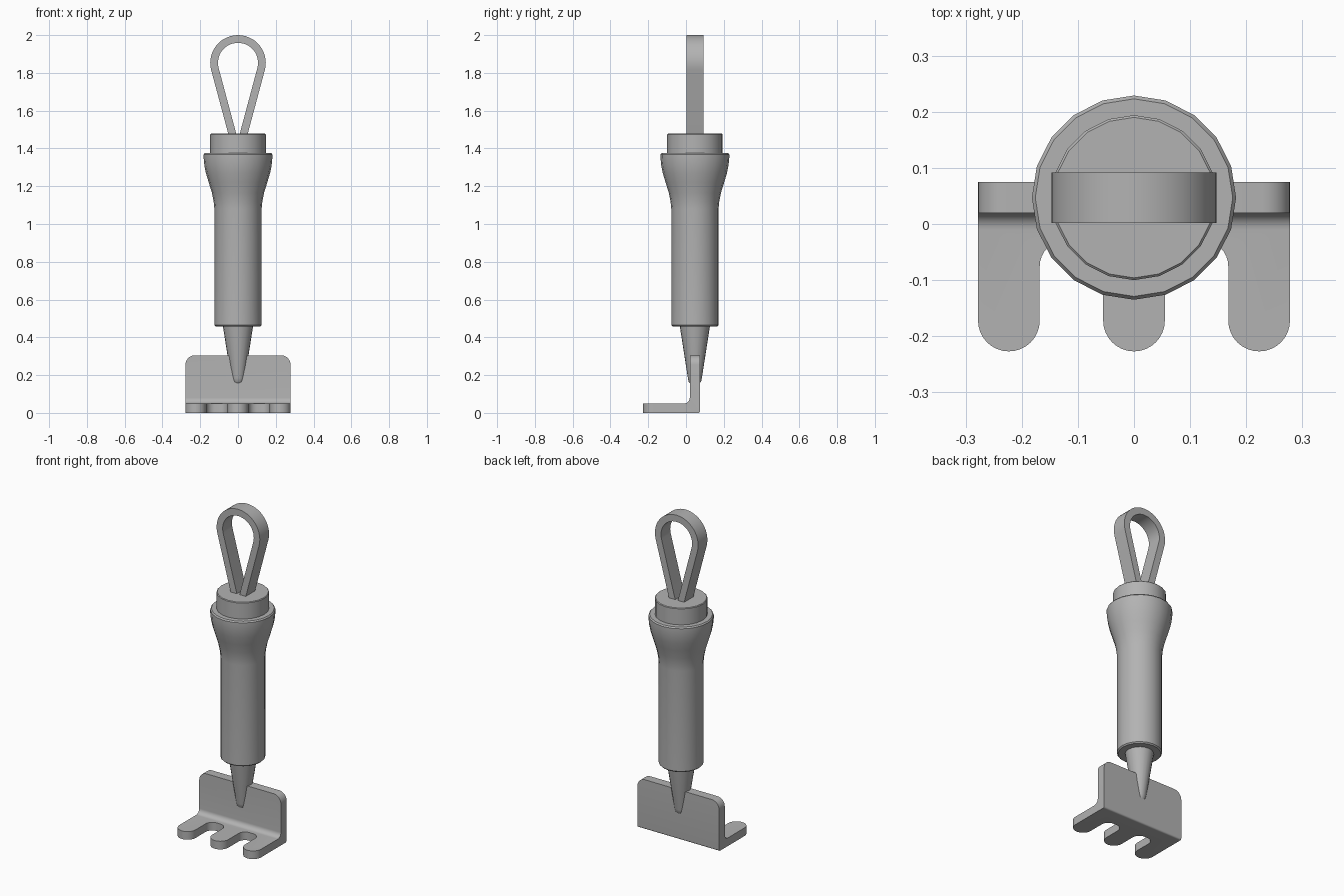
import bpy, bmesh, math
from mathutils import Vector

cube = bpy.data.objects.get("Cube")
if cube:
    bpy.data.objects.remove(cube, do_unlink=True)

AXIS_Y = 0.047  # centre line of the handle

grey = bpy.data.materials.new("grey")
grey.use_nodes = True
grey.diffuse_color = (0.45, 0.45, 0.45, 1)
grey.node_tree.nodes["Principled BSDF"].inputs["Base Color"].default_value = grey.diffuse_color


def finish(name, bm):
    bmesh.ops.remove_doubles(bm, verts=bm.verts, dist=1e-5)
    bmesh.ops.recalc_face_normals(bm, faces=bm.faces)
    mesh = bpy.data.meshes.new(name)
    bm.to_mesh(mesh)
    bm.free()
    obj = bpy.data.objects.new(name, mesh)
    mesh.materials.append(grey)
    bpy.context.collection.objects.link(obj)
    return obj


def smooth(obj):
    bpy.ops.object.select_all(action="DESELECT")
    obj.select_set(True)
    bpy.context.view_layer.objects.active = obj
    bpy.ops.object.shade_smooth_by_angle(angle=math.radians(35))


def rounded(corners, steps=8):
    """Outline with each right-angled (x, y, radius) corner rounded."""
    out = []
    for i, (x, y, r) in enumerate(corners):
        p = Vector((x, y))
        if r == 0:
            out.append(p)
            continue
        u = (Vector(corners[i - 1][:2]) - p).normalized()
        v = (Vector(corners[(i + 1) % len(corners)][:2]) - p).normalized()
        for k in range(steps + 1):
            t = math.pi / 2 * k / steps
            out.append(p + r * (u * (1 - math.sin(t)) + v * (1 - math.cos(t))))
    return out


def prism(name, outline, place, depth):
    """Extrude an outline; place maps its two coordinates into space."""
    bm = bmesh.new()
    face = bm.faces.new([bm.verts.new(place(*p)) for p in outline])
    new = bmesh.ops.extrude_face_region(bm, geom=[face])["geom"]
    bmesh.ops.translate(bm, vec=depth, verts=[g for g in new if isinstance(g, bmesh.types.BMVert)])
    return finish(name, bm)


def lathe(name, profile, sides=20):
    bm = bmesh.new()
    verts = [bm.verts.new((r, AXIS_Y, z)) for r, z in profile]
    edges = [bm.edges.new(pair) for pair in zip(verts, verts[1:])]
    bmesh.ops.spin(bm, geom=verts + edges, cent=(0, AXIS_Y, 0), axis=(0, 0, 1),
                   angle=math.tau, steps=sides)
    obj = finish(name, bm)
    smooth(obj)


# Turned parts
lathe("tip", [(0, 0.153), (0.024, 0.155), (0.033, 0.165), (0.037, 0.185), (0.08, 0.46), (0, 0.46)])
lathe("handle", [(0, 0.457), (0.118, 0.457), (0.125, 0.464), (0.125, 1.08), (0.129, 1.12),
                 (0.138, 1.165), (0.155, 1.22), (0.17, 1.27), (0.178, 1.31), (0.182, 1.35),
                 (0.182, 1.368), (0.176, 1.376), (0, 1.376)])
lathe("end_cap", [(0, 1.37), (0.147, 1.37), (0.147, 1.474), (0.143, 1.478), (0, 1.478)])

# Hanging loop: teardrop strap
centre_z, tilt, steps = 1.853, math.radians(15), 28


def teardrop(radius):
    arc = []
    for k in range(steps + 1):
        a = -tilt + (math.pi + 2 * tilt) * k / steps
        arc.append((radius * math.cos(a), centre_z + radius * math.sin(a)))
    x, z = arc[0]
    foot_z = 1.46
    foot_x = x - (z - foot_z) * math.tan(tilt)
    return [(foot_x, foot_z)] + arc + [(-foot_x, foot_z)]


strap = teardrop(0.147) + teardrop(0.106)[::-1]
smooth(prism("hanging_loop", strap, lambda x, z: (x, 0.002, z), (0, 0.09, 0)))

# Forked foot: bent plate trimmed to a comb outline
half, back, front, root, top = 0.278, 0.075, -0.227, -0.03, 0.305
thick, inner = 0.05, 0.02
bend = rounded([(front - 0.05, 0, 0), (back, 0, 0.01), (back, top, 0), (inner, top, 0),
                (inner, thick, 0.03), (front - 0.05, thick, 0)])
foot = prism("forked_foot", bend, lambda y, z: (-0.35, y, z), (0.7, 0, 0))

comb = [(half, 0.2, 0), (-half, 0.2, 0)]
for centre in (-0.223, 0, 0.223):
    left, right = centre - 0.055, centre + 0.055
    if centre > -0.2:
        comb.append((left, root, 0.045))
    comb += [(left, front, 0.0549), (right, front, 0.0549)]
    if centre < 0.2:
        comb.append((right, root, 0.045))
cutter = prism("foot_cutter", rounded(comb), lambda x, y: (x, y, -0.1), (0, 0, 0.6))
cutter.hide_render = True

trim = foot.modifiers.new("trim", "BOOLEAN")
trim.operation = "INTERSECT"
trim.solver = "EXACT"
trim.object = cutter
bpy.context.view_layer.objects.active = foot
bpy.ops.object.modifier_apply(modifier=trim.name)
bpy.data.objects.remove(cutter, do_unlink=True)

# Round the two upper corners of the upright plate
bm = bmesh.new()
bm.from_mesh(foot.data)
corners = [e for e in bm.edges
           if all(v.co.z > top - 0.001 and abs(v.co.x) > half - 0.001 for v in e.verts)
           and abs(e.verts[0].co.x - e.verts[1].co.x) < 0.001]
bmesh.ops.bevel(bm, geom=corners, offset=0.05, segments=8, profile=0.5, affect="EDGES")
bm.to_mesh(foot.data)
bm.free()
smooth(foot)
